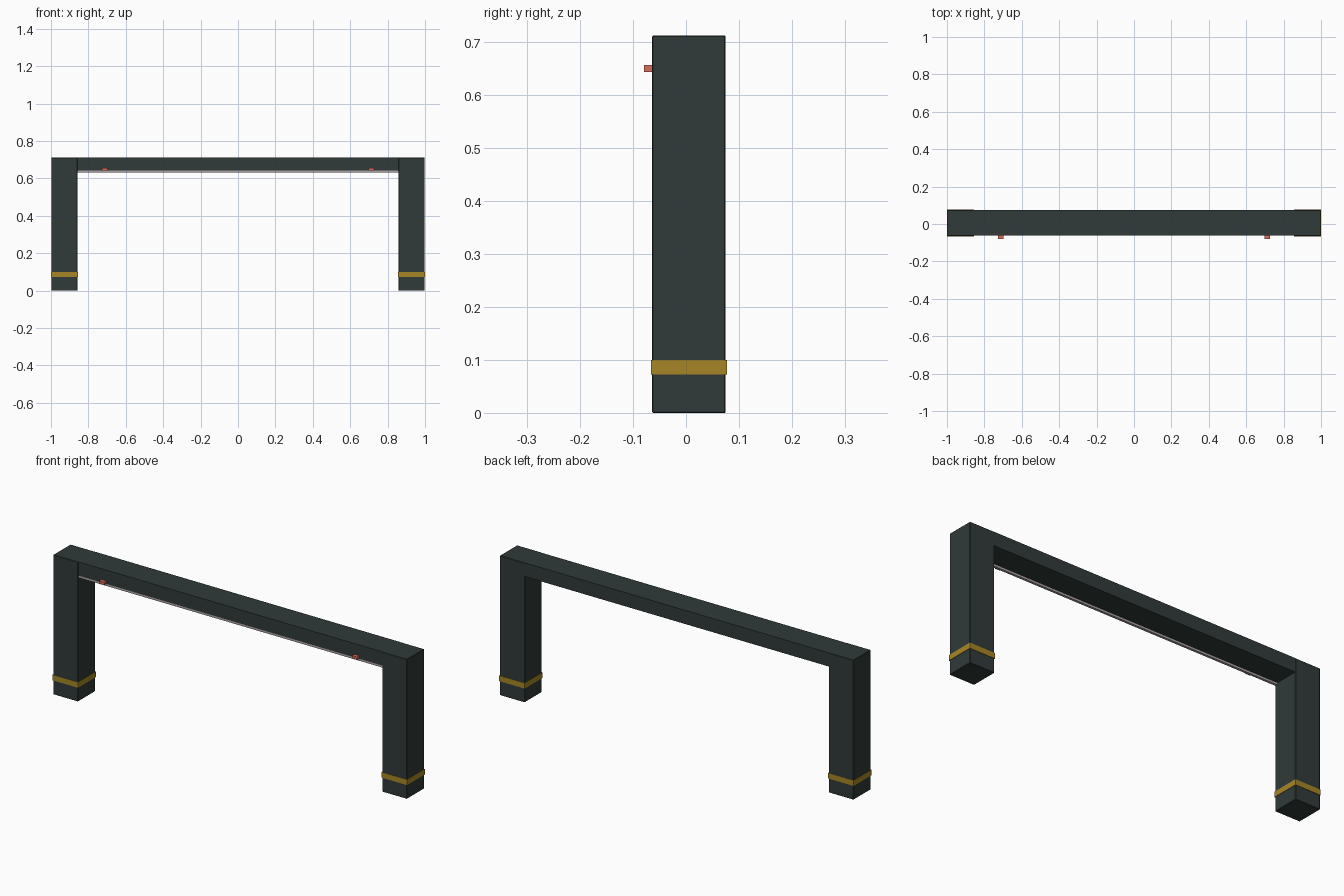
import bpy

# Remove the default cube
cube = bpy.data.objects.get("Cube")
if cube:
    bpy.data.objects.remove(cube, do_unlink=True)


def material(name, color):
    mat = bpy.data.materials.new(name)
    mat.use_nodes = True
    rgba = (*color, 1)
    mat.diffuse_color = rgba
    mat.node_tree.nodes["Principled BSDF"].inputs["Base Color"].default_value = rgba
    return mat


def box(name, low, high, mat, bevel=0):
    """Box between two opposite corners."""
    bpy.ops.mesh.primitive_cube_add(size=1)
    obj = bpy.context.object
    obj.name = name
    obj.data.name = name
    obj.location = [(a + b) / 2 for a, b in zip(low, high)]
    obj.scale = [b - a for a, b in zip(low, high)]
    bpy.ops.object.transform_apply(location=True, scale=True)
    obj.data.materials.append(mat)
    if bevel:
        mod = obj.modifiers.new("edge_bevel", "BEVEL")
        mod.width = bevel
        mod.segments = 1
    return obj


dark = material("dark_green_grey", (0.030, 0.043, 0.041))
gold = material("ochre", (0.39, 0.24, 0.020))
red = material("soft_red", (0.70, 0.15, 0.10))
grey = material("warm_grey", (0.42, 0.37, 0.37))

OUTER, INNER = 0.998, 0.858
FRONT, BACK = -0.064, 0.075
TOP, UNDER = 0.712, 0.642

# Cross beam with its light strip
box("cross_beam", (-INNER - 0.005, FRONT + 0.003, UNDER), (INNER + 0.005, BACK - 0.001, TOP), dark)
box("light_strip", (-INNER, FRONT + 0.004, 0.631), (INNER, FRONT + 0.016, UNDER), grey)

# Legs, gold bands and front lamps on both sides
for side, sign in (("left", 1), ("right", -1)):
    def span(a, b):
        return sorted((sign * a, sign * b))

    x0, x1 = span(INNER, OUTER)
    box(side + "_leg", (x0, FRONT, 0), (x1, BACK, TOP), dark, 0.002)
    x0, x1 = span(INNER - 0.002, OUTER + 0.002)
    box(side + "_leg_band", (x0, FRONT - 0.002, 0.072), (x1, BACK + 0.002, 0.1), gold)
    x0, x1 = span(0.699, 0.727)
    box(side + "_lamp", (x0, -0.079, 0.643), (x1, FRONT + 0.004, 0.657), red)
